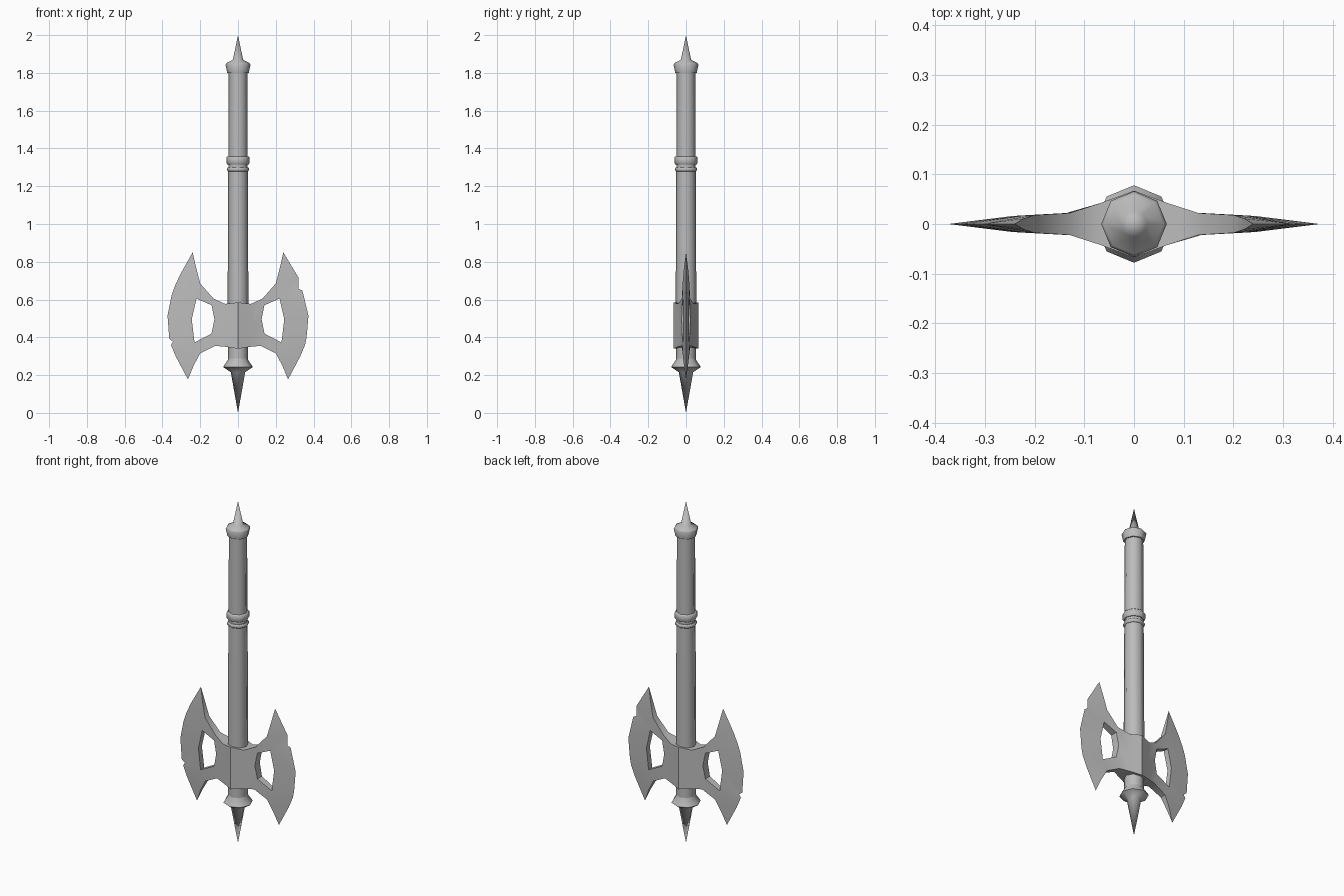
import bpy, bmesh, math

cube = bpy.data.objects.get("Cube")
if cube:
    bpy.data.objects.remove(cube, do_unlink=True)

steel = bpy.data.materials.new("grey_steel")
steel.use_nodes = True
GREY = (0.5, 0.5, 0.5, 1)
steel.diffuse_color = GREY
steel.node_tree.nodes["Principled BSDF"].inputs["Base Color"].default_value = GREY


def finish(name, bm, angle):
    """Turn a bmesh into a shaded object with the steel material."""
    bmesh.ops.remove_doubles(bm, verts=bm.verts, dist=0.0005)
    bmesh.ops.recalc_face_normals(bm, faces=bm.faces)
    mesh = bpy.data.meshes.new(name)
    bm.to_mesh(mesh)
    bm.free()
    mesh.materials.append(steel)
    obj = bpy.data.objects.new(name, mesh)
    bpy.context.collection.objects.link(obj)
    bpy.ops.object.select_all(action='DESELECT')
    obj.select_set(True)
    bpy.context.view_layer.objects.active = obj
    bpy.ops.object.shade_smooth_by_angle(angle=math.radians(angle))


def lathe(name, profile, sides=8):
    """Spin a (radius, height) profile around z."""
    bm = bmesh.new()
    rings = []
    for r, z in profile:
        rings.append([bm.verts.new((r * math.cos(math.tau * i / sides),
                                    r * math.sin(math.tau * i / sides), z))
                      for i in range(sides)])
    for low, high in zip(rings, rings[1:]):
        for i in range(sides):
            j = (i + 1) % sides
            bm.faces.new((low[i], low[j], high[j], high[i]))
    for ring in (rings[0], rings[-1]):
        bm.faces.new(ring)
    finish(name, bm, 50)


# Handle parts
lathe("shaft", [(0.053, 0.27), (0.055, 0.6), (0.049, 1.82)])
lathe("bottom_spike", [(0, 0), (0.038, 0.215), (0.078, 0.242), (0.073, 0.252),
                       (0.054, 0.28), (0.05, 0.31)])
lathe("top_cap", [(0.057, 1.8), (0.066, 1.843), (0.06, 1.852), (0.027, 1.87), (0, 2)])
lathe("upper_ring", [(0.056, 1.315), (0.061, 1.322), (0.061, 1.352), (0.056, 1.357)])
lathe("lower_ring", [(0.053, 1.278), (0.059, 1.284), (0.059, 1.293), (0.053, 1.3)])

# Axe head: named points as (x, z, half thickness)
POINTS = {
    "collar_top": (0, .585, .067), "collar_low": (0, .34, .067), "collar_mid": (0, .465, .067),
    "side_top": (.068, .577, .042), "side_low": (.068, .35, .042), "side_mid": (.068, .465, .042),
    "neck_top": (.13, .605, .022), "arm_top": (.2, .685, .018), "horn_in": (.222, .77, .011),
    "horn_tip": (.24, .85, 0), "edge_a": (.305, .735, 0), "edge_b": (.335, .67, 0),
    "edge_c": (.352, .62, 0), "edge_mid": (.373, .515, 0), "edge_d": (.365, .42, 0),
    "edge_e": (.362, .395, 0), "edge_f": (.355, .36, 0), "edge_g": (.33, .3, 0),
    "beak_tip": (.265, .177, 0), "beak_in": (.235, .25, .011), "arm_low": (.2, .315, .018),
    "neck_low": (.12, .355, .023),
    "hole_a": (.14, .57, .021), "hole_b": (.22, .605, .017), "hole_c": (.245, .495, .016),
    "hole_d": (.23, .373, .017), "hole_e": (.14, .42, .021), "hole_f": (.125, .495, .023),
}
# Nicks in the cutting edge, one per blade
NICKS = {
    1: {"edge_a": (.321, .715, 0), "edge_b": (.32, .657, 0), "edge_c": (.341, .648, 0)},
    -1: {"edge_d": (.364, .393, 0), "edge_e": (.344, .377, 0)},
}
# Collar and neck, then the blade clockwise around its window
PATCHES = [
    ("collar_top", "side_top", "side_mid", "collar_mid"),
    ("collar_mid", "side_mid", "side_low", "collar_low"),
    ("side_top", "neck_top", "hole_a", "hole_f", "side_mid"),
    ("side_mid", "hole_f", "hole_e", "neck_low", "side_low"),
    ("neck_top", "arm_top", "hole_b", "hole_a"),
    ("arm_top", "horn_in", "edge_a", "hole_b"),
    ("horn_in", "horn_tip", "edge_a"),
    ("hole_b", "edge_a", "edge_b"),
    ("hole_b", "edge_b", "edge_c"),
    ("hole_b", "edge_c", "edge_mid", "hole_c"),
    ("hole_c", "edge_mid", "edge_d"),
    ("hole_c", "edge_d", "edge_e", "hole_d"),
    ("hole_d", "edge_e", "edge_f"),
    ("hole_d", "edge_f", "edge_g"),
    ("hole_d", "edge_g", "beak_in", "arm_low"),
    ("edge_g", "beak_tip", "beak_in"),
    ("hole_d", "arm_low", "neck_low", "hole_e"),
]

bm = bmesh.new()
for side in (1, -1):
    points = {**POINTS, **NICKS[side]}
    front = {n: bm.verts.new((side * x, -t, z)) for n, (x, z, t) in points.items()}
    back = {n: bm.verts.new((side * x, t, z)) if t else front[n]
            for n, (x, z, t) in points.items()}
    count = {}
    for names in PATCHES:
        for sheet in (front, back):
            bm.faces.new([sheet[n] for n in names])
        for pair in zip(names, names[1:] + names[:1]):
            key = frozenset(pair)
            count[key] = count.get(key, 0) + 1
    # Walls along the open rim and the window in the blade
    for (a, b), used in count.items():
        if used > 1 or points[a][0] + points[b][0] == 0:
            continue
        loop = dict.fromkeys((front[a], front[b], back[b], back[a]))
        if len(loop) > 2:
            bm.faces.new(list(loop))
finish("axe_head", bm, 35)
